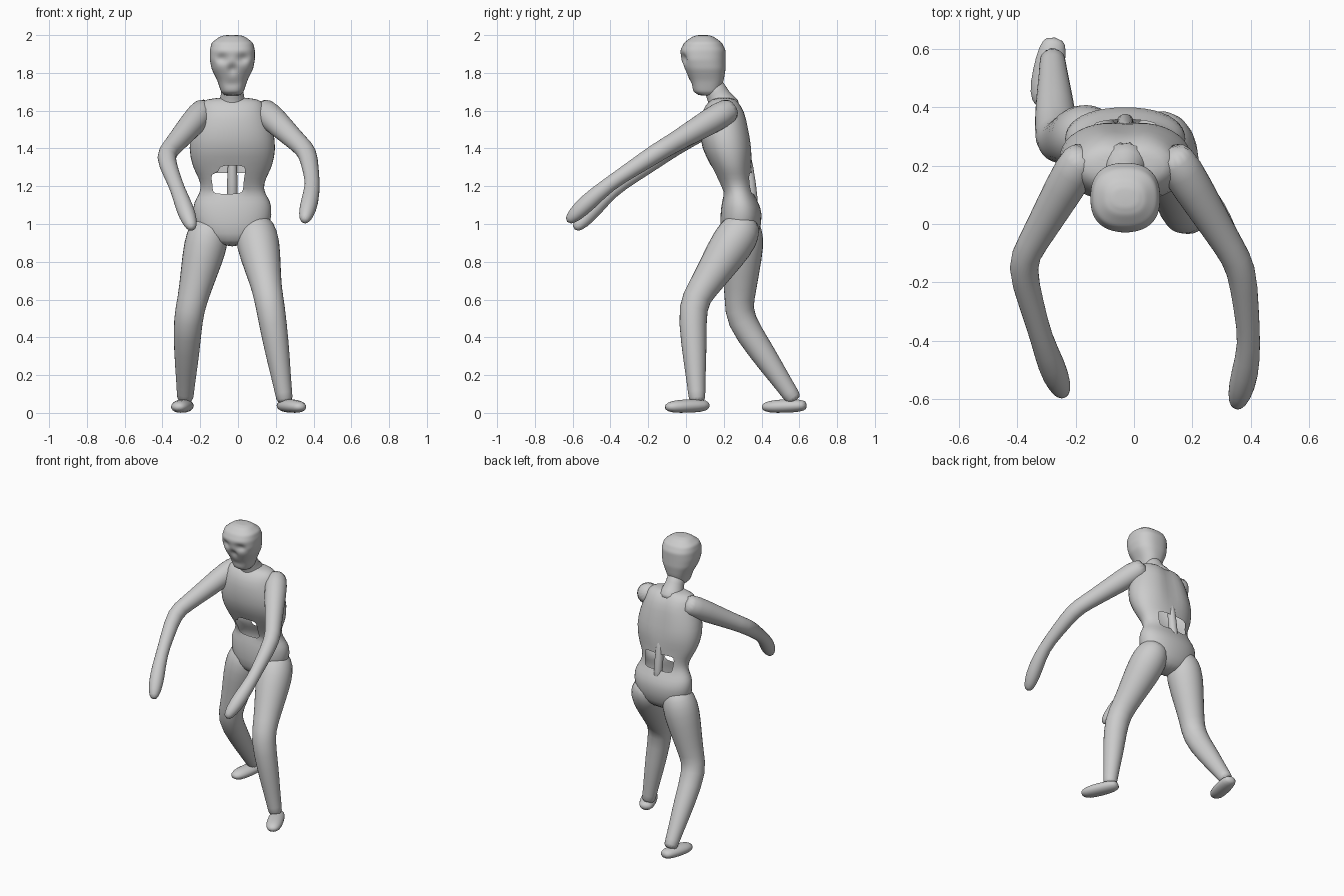
import bpy
import bmesh
import math
from mathutils import Vector

default_cube = bpy.data.objects.get("Cube")
if default_cube:
    bpy.data.objects.remove(default_cube, do_unlink=True)

# One plain grey for the whole figure
grey = bpy.data.materials.new("plain grey")
grey.use_nodes = True
grey_value = (0.6, 0.6, 0.6, 1)
grey.diffuse_color = grey_value
grey.node_tree.nodes["Principled BSDF"].inputs["Base Color"].default_value = grey_value

# The body leans a little to its right, so the trunk is built about this line
middle = -0.03


def squash(value, power):
    """Signed power, used to square off an ellipse."""
    return math.copysign(abs(value) ** (2 / power), value)


def loft(rings):
    """Join equal rings of points into a closed skin and return its bmesh."""
    skin = bmesh.new()
    loops = [[skin.verts.new(point) for point in ring] for ring in rings]
    sides = len(loops[0])
    for lower, upper in zip(loops, loops[1:]):
        for i in range(sides):
            j = (i + 1) % sides
            skin.faces.new((lower[i], lower[j], upper[j], upper[i]))
    skin.faces.new(reversed(loops[0]))
    skin.faces.new(loops[-1])
    bmesh.ops.recalc_face_normals(skin, faces=skin.faces[:])
    return skin


def trunk(rows, sides, power, steps=1):
    """Level sections about the middle: height, half width, front y, back y."""
    dense = []
    for row, following in zip(rows, rows[1:]):
        for step in range(steps):
            dense.append([a + (b - a) * step / steps for a, b in zip(row, following)])
    dense.append(rows[-1])
    rings = []
    for height, half_width, front, back in dense:
        ring = []
        for i in range(sides):
            angle = math.tau * i / sides
            x = middle + half_width * squash(math.cos(angle), power)
            y = (front + back) / 2 + (back - front) / 2 * squash(math.sin(angle), power)
            ring.append(Vector((x, y, height)))
        rings.append(ring)
    return loft(rings)


def limb(joints, profile, flatness=1, sides=14):
    """Tube along straight bones; the profile gives (place, radius), joints at whole places."""
    joints = [Vector(joint) for joint in joints]
    centres = []
    for place, radius in profile:
        bone = min(max(int(place), 0), len(joints) - 2)
        centres.append(joints[bone].lerp(joints[bone + 1], place - bone))
    rings = []
    for i, centre in enumerate(centres):
        ahead = centres[min(i + 1, len(centres) - 1)]
        behind = centres[max(i - 1, 0)]
        along = (ahead - behind).normalized()
        upward = along.cross(Vector((1, 0, 0))).normalized()
        across = upward.cross(along)
        radius = profile[i][1]
        ring = []
        for k in range(sides):
            angle = math.tau * k / sides
            offset = across * math.cos(angle) + upward * flatness * math.sin(angle)
            ring.append(centre + offset * radius)
        rings.append(ring)
    return loft(rings)


def finish(name, skin):
    """Turn a bmesh into a smooth, subdivided grey object."""
    mesh = bpy.data.meshes.new(name)
    skin.to_mesh(mesh)
    skin.free()
    mesh.materials.append(grey)
    mesh.polygons.foreach_set("use_smooth", [True] * len(mesh.polygons))
    part = bpy.data.objects.new(name, mesh)
    bpy.context.collection.objects.link(part)
    smoothing = part.modifiers.new("Smoothing", "SUBSURF")
    smoothing.levels = smoothing.render_levels = 1


# Torso and pelvis in one skin
waist_low, waist_high, arch_top = 1.16, 1.27, 1.31
torso = trunk([
    (0.88, 0.07, 0.22, 0.34),
    (0.94, 0.19, 0.18, 0.39),
    (1.06, 0.215, 0.18, 0.41),
    (1.12, 0.205, 0.19, 0.38),
    (waist_low, 0.175, 0.2, 0.36),
    (1.21, 0.165, 0.18, 0.35),
    (waist_high, 0.195, 0.15, 0.35),
    (arch_top, 0.215, 0.13, 0.35),
    (1.4, 0.235, 0.08, 0.36),
    (1.5, 0.22, 0.07, 0.34),
    (1.6, 0.18, 0.08, 0.32),
    (1.65, 0.17, 0.12, 0.28),
    (1.67, 0.1, 0.15, 0.25),
], sides=20, power=2.2)

# Groove down the upper back
for vert in torso.verts:
    if vert.co.z > arch_top and vert.co.y > 0.2 and abs(vert.co.x - middle) < 0.02:
        vert.co.y -= 0.02

# Open belly arch in front and a gap each side of the spine
openings = []
for face in torso.faces:
    centre = face.calc_center_median()
    sideways = centre.x - middle
    in_waist = waist_low < centre.z < waist_high
    in_arch = waist_high < centre.z < arch_top and abs(sideways) < 0.05
    if centre.y > 0.26:
        is_open = in_waist and abs(sideways) < 0.1
    else:
        is_open = in_arch or (in_waist and -0.1 < sideways < 0.06)
    if is_open:
        openings.append(face)
bmesh.ops.delete(torso, geom=openings, context="FACES")
finish("torso", torso)

# Spine crossing the open waist, and the neck leaning forward
finish("spine", limb([(middle, 0.36, 1.06), (middle, 0.32, 1.4)],
                     [(0, 0.03), (0.5, 0.03), (1, 0.02)]))
finish("neck", limb([(middle, 0.22, 1.58), (middle, 0.13, 1.76)],
                    [(0, 0.11), (0.4, 0.07), (0.6, 0.06), (1, 0.06)]))

# Skull with sunken eyes, nose and mouth
head = trunk([
    (1.68, 0.04, 0.07, 0.16),
    (1.7, 0.06, 0.04, 0.18),
    (1.76, 0.08, 0.02, 0.2),
    (1.82, 0.11, -0.01, 0.21),
    (1.87, 0.12, -0.03, 0.21),
    (1.92, 0.12, -0.03, 0.21),
    (1.96, 0.11, -0.01, 0.19),
    (1.99, 0.07, 0.03, 0.15),
    (2, 0.04, 0.06, 0.12),
], sides=36, power=2.4, steps=3)
hollows = [  # sideways, height, half width, half height, depth
    (-0.055, 1.875, 0.03, 0.02, 0.03),
    (0.055, 1.875, 0.03, 0.02, 0.03),
    (0, 1.82, 0.015, 0.02, 0.03),
    (0, 1.745, 0.04, 0.01, 0.01),
]
for vert in head.verts:
    if vert.co.y < 0.08:
        sideways, height = vert.co.x - middle, vert.co.z
        for place, level, wide, tall, depth in hollows:
            distance = ((sideways - place) / wide) ** 2 + ((height - level) / tall) ** 2
            vert.co.y += depth * math.exp(-distance)
finish("head", head)

# Arms reach forward: shoulder, elbow, wrist and the tip of a mitten hand
arm_profile = [(-0.2, 0.06), (0, 0.077), (0.4, 0.064), (0.8, 0.052), (1, 0.053),
               (1.5, 0.044), (1.9, 0.038), (2.4, 0.05), (2.8, 0.042), (3, 0.02)]
arms = {
    "left_arm": [(0.16, 0.19, 1.58), (0.37, -0.15, 1.38), (0.4, -0.44, 1.19), (0.35, -0.63, 1.01)],
    "right_arm": [(-0.2, 0.19, 1.58), (-0.39, -0.14, 1.36), (-0.31, -0.42, 1.16), (-0.24, -0.59, 0.97)],
}
for name, joints in arms.items():
    finish(name, limb(joints, arm_profile))

# Legs in mid stride: hip, knee and ankle
leg_profile = [(-0.15, 0.06), (0, 0.11), (0.2, 0.12), (0.5, 0.1), (0.8, 0.08),
               (1, 0.08), (1.4, 0.07), (1.7, 0.055), (1.9, 0.046), (2, 0.045)]
legs = {
    "left_leg": [(0.09, 0.3, 0.98), (0.17, 0.03, 0.57), (0.25, 0.06, 0.05)],
    "right_leg": [(-0.15, 0.3, 0.98), (-0.265, 0.28, 0.5), (-0.28, 0.58, 0.06)],
}
for name, joints in legs.items():
    finish(name, limb(joints, leg_profile))

# Feet, from heel to toe, flattened underneath
foot_profile = [(0, 0.03), (0.15, 0.05), (0.5, 0.055), (0.85, 0.05), (1, 0.02)]
feet = {
    "left_foot": [(0.23, 0.12, 0.04), (0.34, -0.11, 0.03)],
    "right_foot": [(-0.27, 0.64, 0.04), (-0.32, 0.4, 0.03)],
}
for name, joints in feet.items():
    foot = limb(joints, foot_profile, flatness=0.7)
    for vert in foot.verts:
        vert.co.z = max(vert.co.z, 0)
    finish(name, foot)
